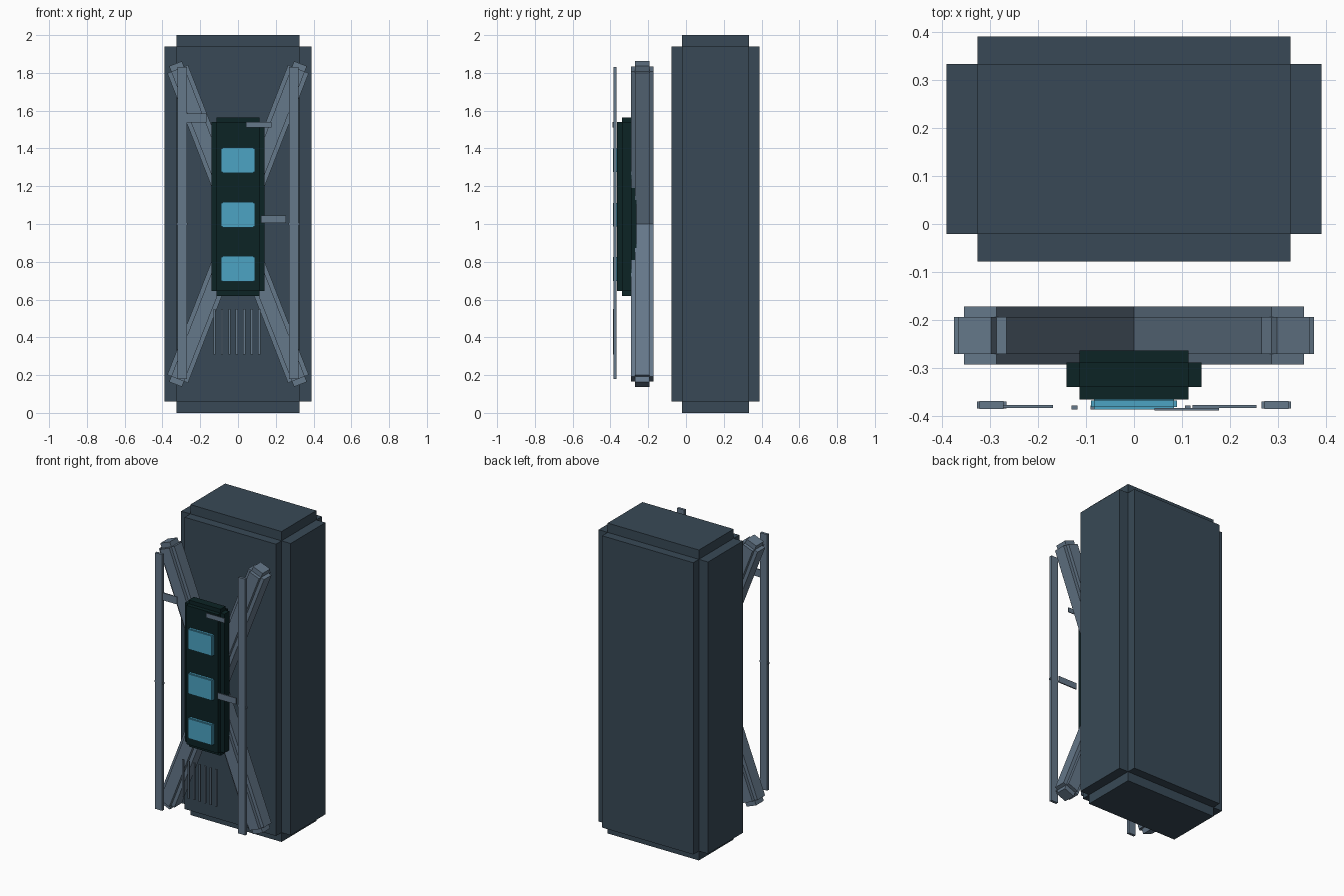
import bpy, bmesh, math
from mathutils import Matrix, Vector

cube = bpy.data.objects.get("Cube")
if cube:
    bpy.data.objects.remove(cube, do_unlink=True)


def material(name, srgb):
    lin = [((c / 255 + 0.055) / 1.055) ** 2.4 for c in srgb] + [1.0]
    m = bpy.data.materials.new(name)
    m.use_nodes = True
    m.diffuse_color = lin
    m.node_tree.nodes["Principled BSDF"].inputs["Base Color"].default_value = lin
    return m


BODY = material("dark slate", (56, 73, 86))
STEEL = material("grey steel", (101, 120, 138))
PANEL = material("black green", (12, 35, 37))
SCREEN = material("sky blue", (76, 164, 195))


def add_boxes(name, mat, boxes, transform=Matrix()):
    """One object from boxes, each given as (centre, size)."""
    bm = bmesh.new()
    for centre, size in boxes:
        m = transform @ Matrix.Translation(centre) @ Matrix.Diagonal((*size, 1))
        bmesh.ops.create_cube(bm, size=1, matrix=m)
    mesh = bpy.data.meshes.new(name)
    bm.to_mesh(mesh)
    bm.free()
    mesh.materials.append(mat)
    ob = bpy.data.objects.new(name, mesh)
    bpy.context.collection.objects.link(ob)
    return ob


def stepped_box(name, mat, centre, size, step, transform=Matrix()):
    """Box with a notch along every edge: three crossing boxes."""
    s, d = Vector(size), Vector(step) * 2
    boxes = []
    for axis in range(3):
        inner = s - d
        inner[axis] = s[axis]
        boxes.append((centre, inner))
    # the face plates keep full height along z on the sides, short on the ends
    boxes[0][1].z = boxes[1][1].z = s.z - d.z
    return add_boxes(name, mat, boxes, transform)


def span(x0, x1, y0, y1, z0, z1):
    return (((x0 + x1) / 2, (y0 + y1) / 2, (z0 + z1) / 2), (x1 - x0, y1 - y0, z1 - z0))


# Main cabinet
stepped_box("cabinet", BODY, (0, 0.156, 1), (0.78, 0.468, 2), (0.065, 0.057, 0.06))

# Crossed braces in front of the cabinet
for name, sign in (("brace_rising_left", 1), ("brace_rising_right", -1)):
    turn = Matrix.Translation((0, -0.232, 1)) @ Matrix.Rotation(sign * math.radians(21.3), 4, 'Y')
    stepped_box(name, STEEL, (0, 0, 0), (0.118, 0.12, 1.822), (0.0225, 0.0215, 0.031), turn)

# Control panel and its three screens
stepped_box("control_panel", PANEL, (0, -0.314, 1.092), (0.28, 0.102, 0.944), (0.027, 0.0255, 0.025))
for i, z in enumerate((0.762, 1.05, 1.337)):
    stepped_box(f"screen_{i + 1}", SCREEN, (0, -0.374, z), (0.178, 0.024, 0.135), (0.006, 0.005, 0.005))

# Upright conduits with a joint collar at mid height
for name, sign in (("left_conduit", 1), ("right_conduit", -1)):
    x = sign * 0.296
    add_boxes(name, STEEL, [
        ((x, -0.3765, 1.005), (0.05, 0.017, 1.65)),
        ((x, -0.3765, 1.0), (0.062, 0.014, 0.012)),
    ])

# Short side brackets
add_boxes("right_upper_bracket", STEEL, [span(-0.275, -0.168, -0.383, -0.376, 1.537, 1.585)])
add_boxes("left_middle_bracket", STEEL, [span(0.122, 0.255, -0.383, -0.376, 1.005, 1.045)])
add_boxes("left_upper_bracket", STEEL, [span(0.043, 0.177, -0.388, -0.383, 1.51, 1.54)])

# Vent slats
add_boxes("vent_slats", STEEL,
          [((-0.124 + 0.0393 * i, -0.382, 0.43), (0.012, 0.008, 0.24)) for i in range(7)])
